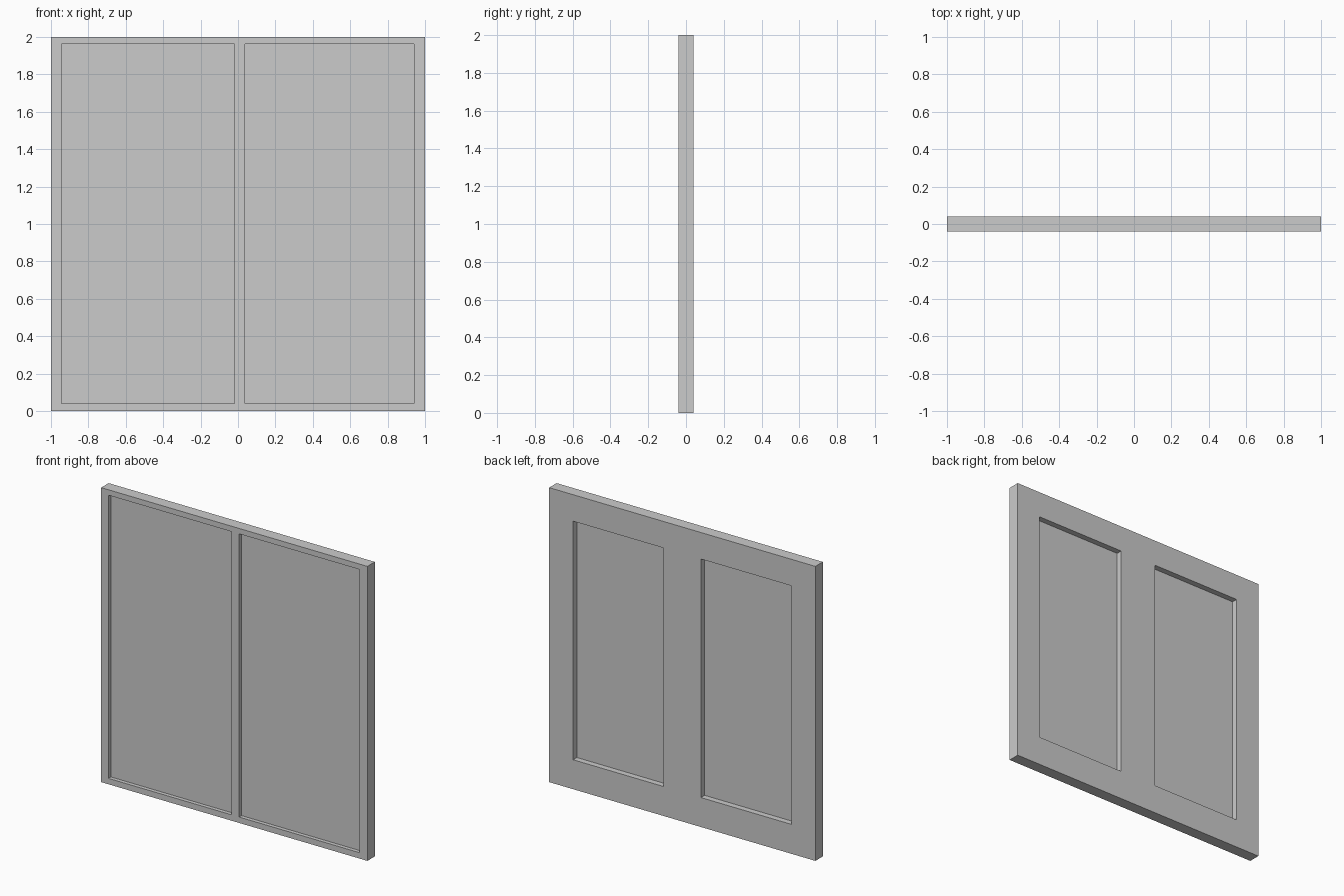
import bpy
import bmesh

if "Cube" in bpy.data.objects:
    bpy.data.objects.remove(bpy.data.objects["Cube"])

HALF = 0.04      # half thickness of the slab
FRONT_Y = -0.014  # floor of the front recesses
BACK_Y = 0.0      # floor of the back recesses


def box(name, x, y, z):
    """Box from (min, max) ranges."""
    bm = bmesh.new()
    bmesh.ops.create_cube(bm, size=1)
    for v in bm.verts:
        v.co = [r[0] + (c + 0.5) * (r[1] - r[0]) for c, r in zip(v.co, (x, y, z))]
    mesh = bpy.data.meshes.new(name)
    bm.to_mesh(mesh)
    bm.free()
    obj = bpy.data.objects.new(name, mesh)
    bpy.context.collection.objects.link(obj)
    return obj


# Solid double window panel
panel = box("window_panel", (-1, 1), (-HALF, HALF), (0, 2))

# Wide shallow recesses in front, narrower deeper ones behind
cutters = [box("front_recess_cutter", x, (-0.1, FRONT_Y), (0.04, 1.963))
           for x in ((-0.945, -0.02), (0.037, 0.94))]
cutters += [box("back_recess_cutter", x, (BACK_Y, 0.1), (0.2, 1.82))
            for x in ((-0.82, -0.14), (0.14, 0.82))]

bpy.context.view_layer.objects.active = panel
for cutter in cutters:
    cutter.hide_render = True
    mod = panel.modifiers.new("recess", 'BOOLEAN')
    mod.operation = 'DIFFERENCE'
    mod.solver = 'EXACT'
    mod.object = cutter
    bpy.ops.object.modifier_apply(modifier=mod.name)
    bpy.data.objects.remove(cutter)
